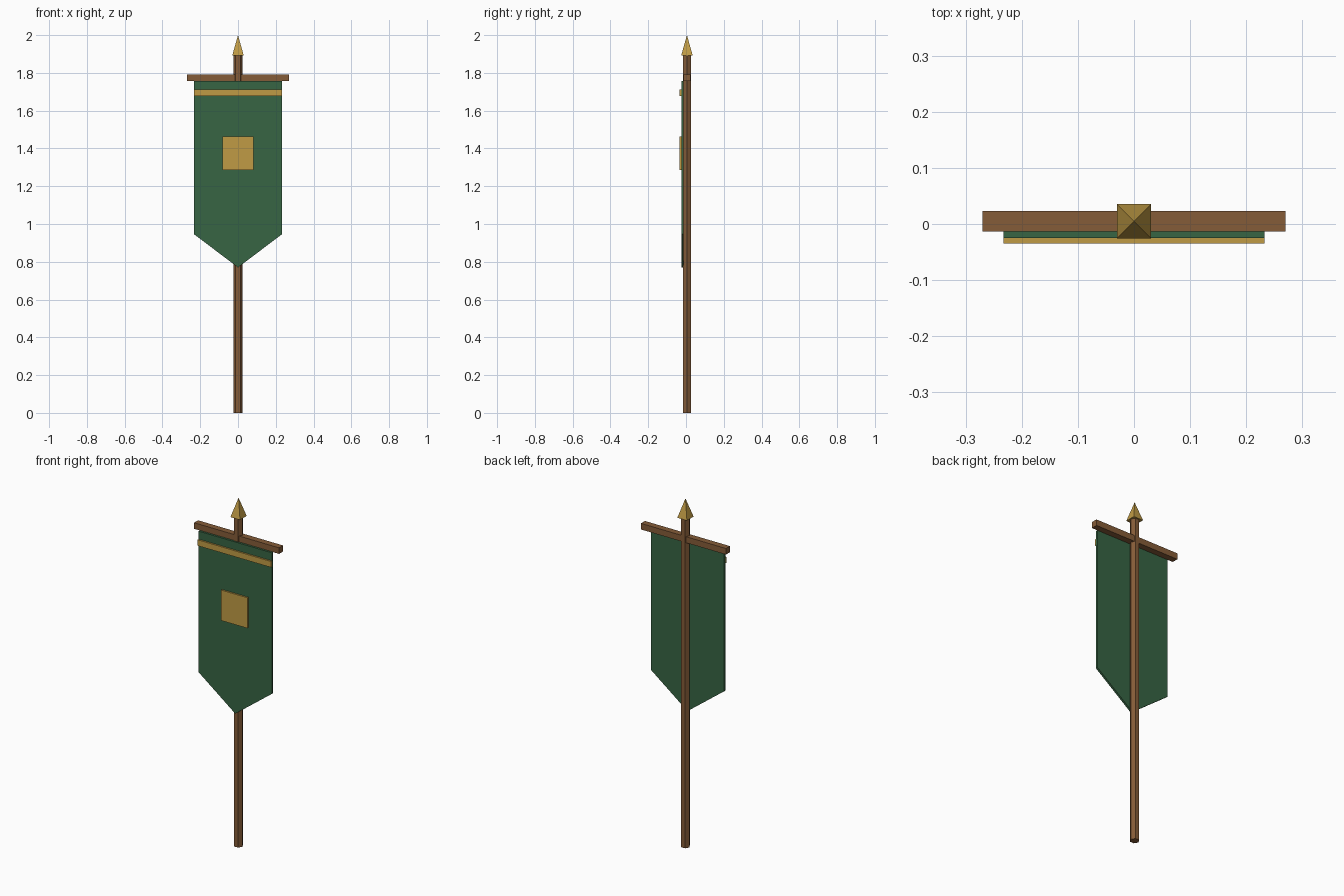
import bpy, math

if "Cube" in bpy.data.objects:
    bpy.data.objects.remove(bpy.data.objects["Cube"])


def material(name, rgb):
    m = bpy.data.materials.new(name)
    m.diffuse_color = (*rgb, 1)
    m.use_nodes = True
    m.node_tree.nodes["Principled BSDF"].inputs["Base Color"].default_value = m.diffuse_color
    return m


WOOD = material("brown wood", (0.235, 0.107, 0.04))
CLOTH = material("green cloth", (0.038, 0.128, 0.056))
GOLD = material("gold", (0.53, 0.33, 0.06))
POLE_Y = 0.005


def prism(name, profile, y0, y1, mat):
    """Extrude an (x, z) profile, counter-clockwise from the front, from y0 to y1."""
    n = len(profile)
    verts = [(x, y, z) for y in (y0, y1) for x, z in profile]
    faces = [tuple(range(n)), tuple(reversed(range(n, 2 * n)))]
    faces += [(i, i + n, (i + 1) % n + n, (i + 1) % n) for i in range(n)]
    mesh = bpy.data.meshes.new(name)
    mesh.from_pydata(verts, [], faces)
    mesh.materials.append(mat)
    ob = bpy.data.objects.new(name, mesh)
    bpy.context.collection.objects.link(ob)
    return ob


def plate(name, half_w, z0, z1, y0, y1, mat):
    return prism(name, [(-half_w, z0), (half_w, z0), (half_w, z1), (-half_w, z1)], y0, y1, mat)


def cone(name, sides, r1, r2, z0, z1, turn, mat):
    bpy.ops.mesh.primitive_cone_add(vertices=sides, radius1=r1, radius2=r2, depth=z1 - z0,
                                    location=(0, POLE_Y, (z0 + z1) / 2), rotation=(0, 0, turn))
    ob = bpy.context.object
    ob.name = name
    ob.data.materials.append(mat)
    return ob


# Six-sided pole with a four-sided spear tip
cone("pole", 6, 0.025, 0.025, 0, 1.895, math.radians(30), WOOD)
cone("spear_tip", 4, 0.043, 0, 1.892, 2.0, math.radians(45), GOLD)

# Crossbar
plate("crossbar", 0.27, 1.756, 1.791, POLE_Y - 0.018, POLE_Y + 0.018, WOOD)

# Hanging cloth with a pointed lower edge
prism("banner_cloth", [(-0.233, 0.946), (0, 0.77), (0.233, 0.946), (0.233, 1.757), (-0.233, 1.757)],
      -0.025, -0.013, CLOTH)

# Gold trim on the front of the cloth
plate("top_stripe", 0.233, 1.677, 1.711, -0.0345, -0.025, GOLD)
plate("square_emblem", 0.083, 1.287, 1.462, -0.0345, -0.025, GOLD)
